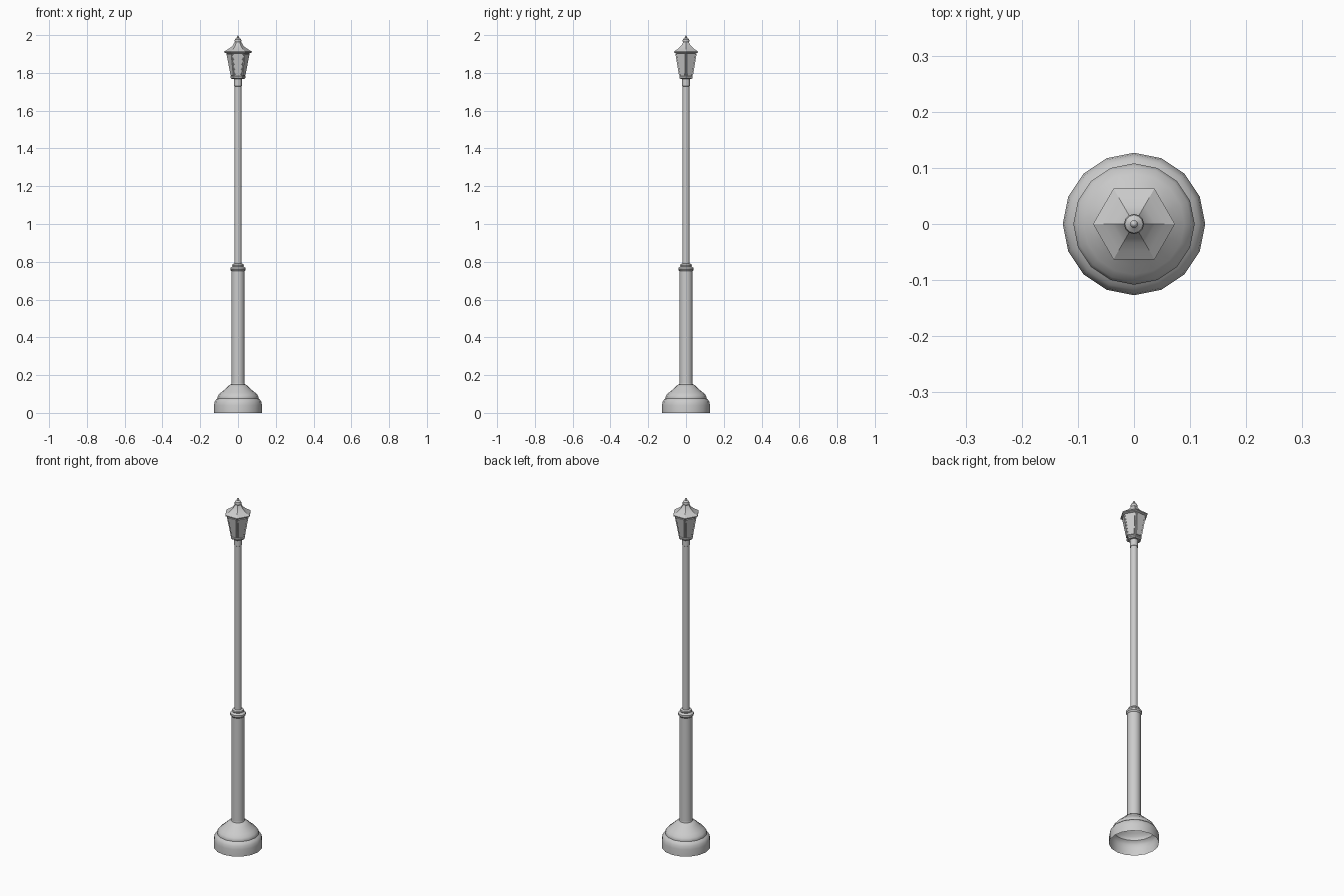
import bpy, bmesh, math

if "Cube" in bpy.data.objects:
    bpy.data.objects.remove(bpy.data.objects["Cube"])


def finish(name, bm, smooth=True):
    bmesh.ops.recalc_face_normals(bm, faces=bm.faces)
    me = bpy.data.meshes.new(name)
    bm.to_mesh(me)
    bm.free()
    ob = bpy.data.objects.new(name, me)
    bpy.context.collection.objects.link(ob)
    if smooth:
        bpy.ops.object.select_all(action='DESELECT')
        ob.select_set(True)
        bpy.context.view_layer.objects.active = ob
        bpy.ops.object.shade_smooth_by_angle(angle=math.radians(32))
    return ob


def lathe_bm(profile, n):
    """Revolve (radius, height) points; a zero radius becomes a pole."""
    bm = bmesh.new()
    rings = []
    for r, z in profile:
        if r == 0:
            rings.append([bm.verts.new((0, 0, z))] * n)
        else:
            rings.append([bm.verts.new((r * math.cos(2 * math.pi * i / n),
                                        r * math.sin(2 * math.pi * i / n), z))
                          for i in range(n)])
    for a, b in zip(rings, rings[1:]):
        for i in range(n):
            j = (i + 1) % n
            quad = list(dict.fromkeys((a[i], a[j], b[j], b[i])))
            bm.faces.new(quad)
    return bm


def lathe(name, profile, n=16, smooth=True):
    return finish(name, lathe_bm(profile, n), smooth)


# hollow foot: drum, ledge and dome, open underneath
lathe("base", [(0.127, 0), (0.127, 0.04), (0.124, 0.058), (0.117, 0.07),
               (0.11, 0.075), (0.108, 0.077), (0.108, 0.085), (0.103, 0.095),
               (0.09, 0.108), (0.075, 0.12), (0.058, 0.137), (0.042, 0.15),
               (0.036, 0.151), (0.035, 0.158)])

# thick lower column with moulded collar
lathe("lower_column", [(0.035, 0.15), (0.035, 0.757)])
lathe("collar", [(0.035, 0.75), (0.041, 0.758), (0.041, 0.768),
                 (0.034, 0.772), (0.029, 0.776), (0.031, 0.781),
                 (0.029, 0.787), (0.019, 0.791)])

# slim upper pole with the lantern sleeve
lathe("upper_pole", [(0.019, 0.78), (0.019, 1.775)])
lathe("lantern_sleeve", [(0.018, 1.728), (0.0205, 1.73), (0.0205, 1.775)])

# hexagonal lantern seat
lathe("lantern_seat", [(0, 1.768), (0.034, 1.768), (0.041, 1.774),
                       (0.041, 1.78), (0.036, 1.785), (0, 1.785)], 6, False)

# lantern cage with recessed panes
bm = lathe_bm([(0.036, 1.782), (0.060, 1.905)], 6)
bmesh.ops.recalc_face_normals(bm, faces=bm.faces)
for f in bm.faces:
    if f.normal.dot(f.calc_center_median() * 1) < 0 and \
            f.normal.x * f.calc_center_median().x + f.normal.y * f.calc_center_median().y < 0:
        f.normal_flip()
bmesh.ops.inset_individual(bm, faces=bm.faces[:], thickness=0.006, depth=0)
panes = [f for f in bm.faces if f.calc_area() > 0.0022]
bmesh.ops.inset_individual(bm, faces=panes, thickness=0.0005, depth=-0.005)
finish("lantern_cage", bm, False)

# flared hexagonal roof with eave
lathe("lantern_roof", [(0, 1.902), (0.060, 1.902), (0.073, 1.908), (0.073, 1.913),
                       (0.055, 1.924), (0.038, 1.936), (0.026, 1.948),
                       (0.018, 1.963), (0, 1.965)], 6)

# finial: round ball and spike
lathe("finial", [(0.012, 1.958), (0.017, 1.964), (0.018, 1.971),
                 (0.016, 1.978), (0.009, 1.983), (0.006, 1.986),
                 (0.007, 1.990), (0.005, 1.995), (0, 2.0)], 12)
